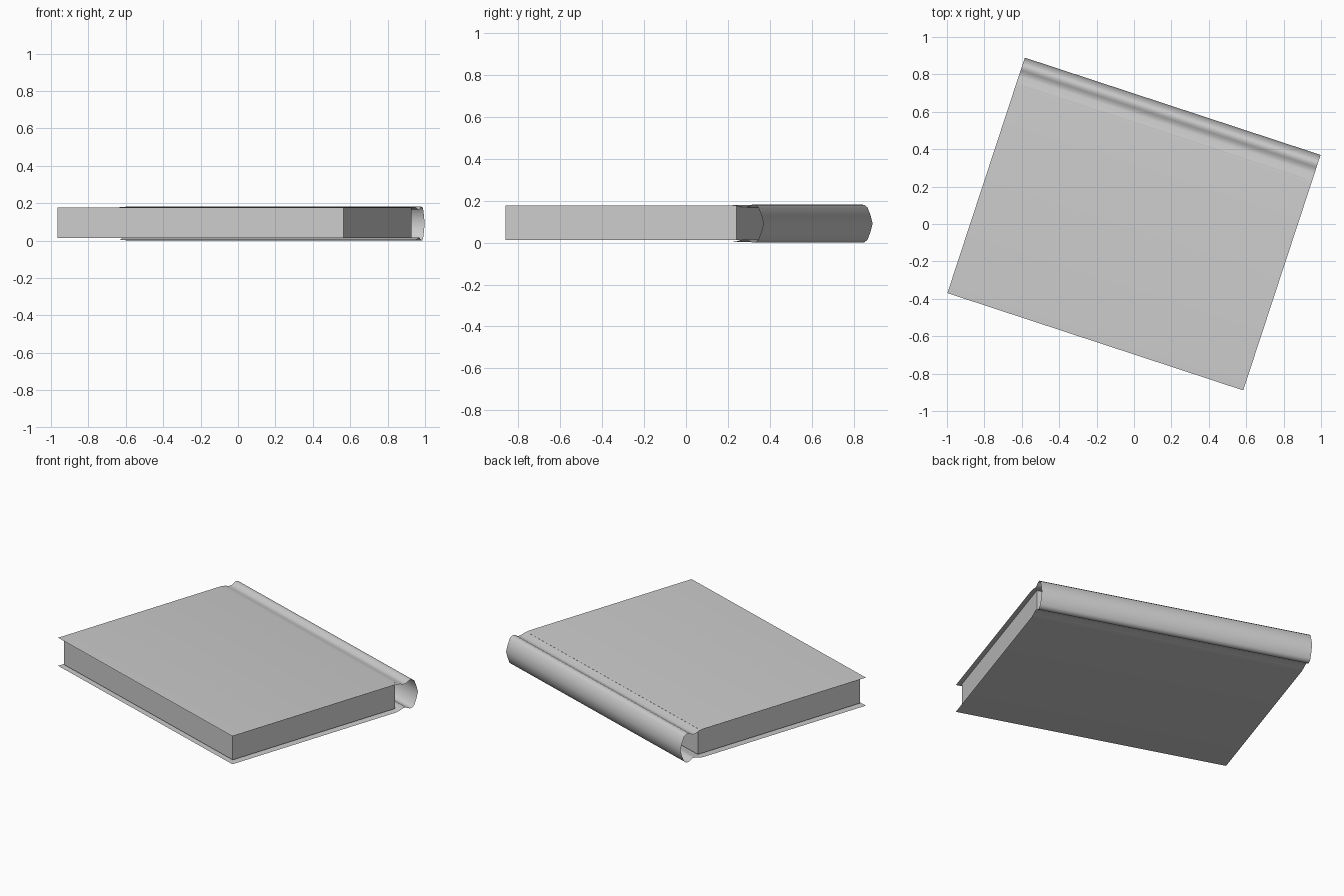
import bpy, bmesh, math

if "Cube" in bpy.data.objects:
    bpy.data.objects.remove(bpy.data.objects["Cube"])

TURN = math.radians(-18.2)
HALF_LEN = 0.8325   # along the spine
MID = 0.0905        # middle height of the book


def add_object(name, bm):
    bmesh.ops.recalc_face_normals(bm, faces=bm.faces)
    mesh = bpy.data.meshes.new(name)
    bm.to_mesh(mesh)
    bm.free()
    obj = bpy.data.objects.new(name, mesh)
    bpy.context.collection.objects.link(obj)
    obj.rotation_euler.z = TURN
    return obj


# Cover: thin sheet extruded from one profile (y, height above middle)
half = [(-0.6625, 0.0885), (0.50, 0.0885), (0.53, 0.084), (0.558, 0.075),
        (0.577, 0.075), (0.592, 0.084), (0.606, 0.0905), (0.622, 0.089),
        (0.637, 0.077), (0.652, 0.04)]
profile = half + [(0.6625, 0)] + [(y, -z) for y, z in reversed(half)]
bm = bmesh.new()
rows = [[bm.verts.new((x, y, MID + z)) for y, z in profile]
        for x in (-HALF_LEN, HALF_LEN)]
for i in range(len(profile) - 1):
    bm.faces.new((rows[0][i], rows[0][i + 1], rows[1][i + 1], rows[1][i]))
cover = add_object("cover", bm)
# make the sheet face outward
if cover.data.polygons[0].normal.z < 0:
    cover.data.flip_normals()
bpy.context.view_layer.objects.active = cover
cover.select_set(True)
bpy.ops.object.shade_smooth_by_angle(angle=math.radians(50))

# Page block: plain box set in from the cover edges, hollow gap behind it
bm = bmesh.new()
bmesh.ops.create_cube(bm, size=1)
bmesh.ops.scale(bm, vec=(1.61, 1.158, 0.164), verts=bm.verts)
bmesh.ops.translate(bm, vec=(0, -0.061, 0.095), verts=bm.verts)
add_object("page_block", bm)
